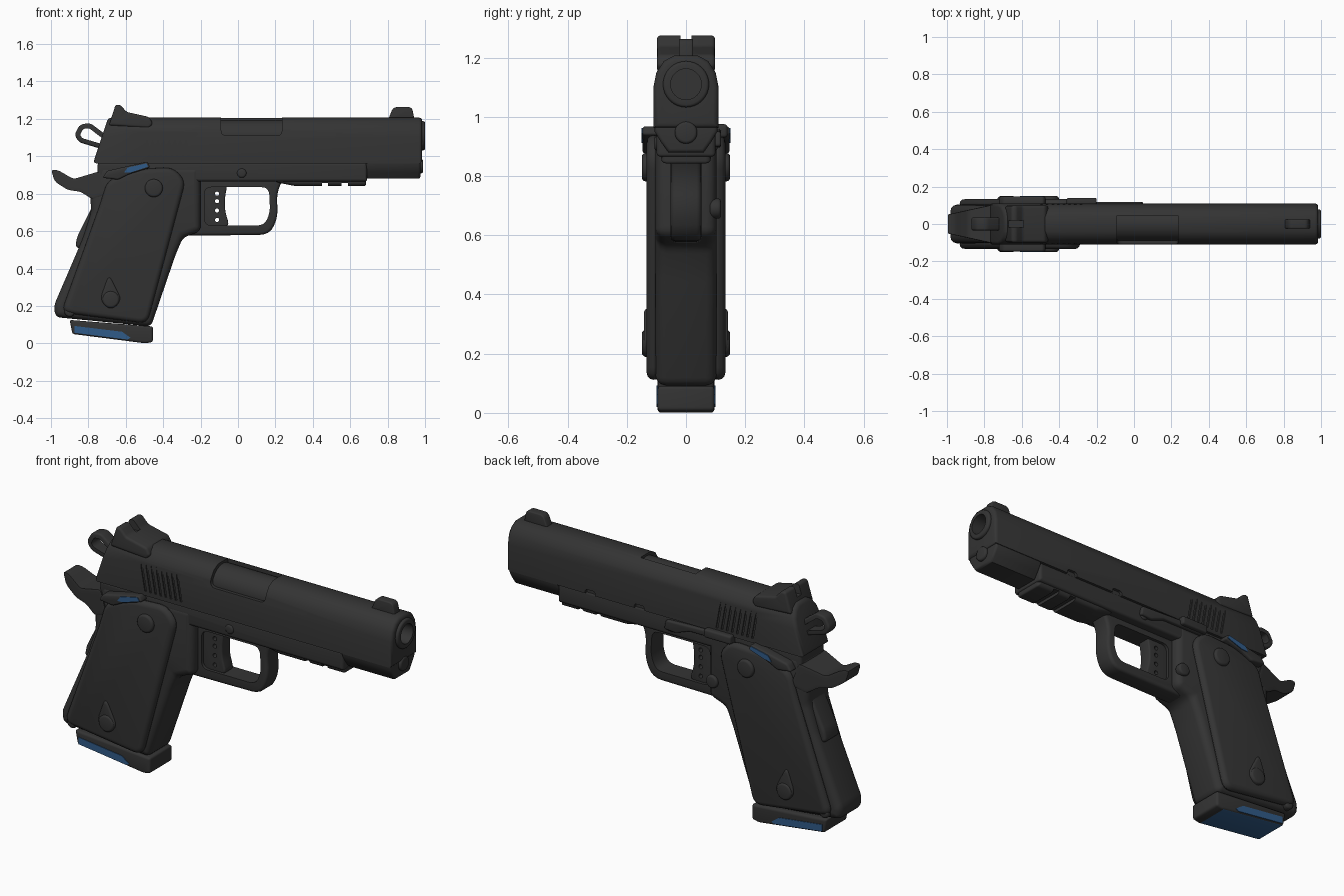
import bpy, bmesh, math
from mathutils import Vector

if "Cube" in bpy.data.objects:
    bpy.data.objects.remove(bpy.data.objects["Cube"])


def material(name, colour):
    m = bpy.data.materials.new(name)
    m.use_nodes = True
    m.diffuse_color = colour
    m.node_tree.nodes["Principled BSDF"].inputs["Base Color"].default_value = colour
    return m


DARK = material("dark grey metal", (0.034, 0.034, 0.034, 1))
BLUE = material("steel blue", (0.03, 0.105, 0.25, 1))
parts = []


def inset(pts, d):
    """Offset a closed counter-clockwise outline inward by d."""
    out = []
    for i, p in enumerate(pts):
        a, b = p - pts[i - 1], pts[(i + 1) % len(pts)] - p
        n1, n2 = Vector((-a.y, a.x)).normalized(), Vector((-b.y, b.x)).normalized()
        out.append(p + (n1 + n2) * d / max(1 + n1.dot(n2), 0.4))
    return out


def round_corners(pts, r, steps=4):
    """Replace every corner by a short curve."""
    out = []
    for i, p in enumerate(pts):
        a, b = pts[i - 1] - p, pts[(i + 1) % len(pts)] - p
        s = p + a.normalized() * min(r, a.length * 0.45)
        e = p + b.normalized() * min(r, b.length * 0.45)
        for k in range(steps + 1):
            t = k / steps
            out.append(s * (1 - t) ** 2 + p * 2 * t * (1 - t) + e * t * t)
    return out


def ccw(pts):
    pts = [Vector(p) for p in pts]
    area = sum(pts[i - 1].cross(p) for i, p in enumerate(pts))
    return pts if area > 0 else pts[::-1]


def prism(name, pts, lo, hi, edge=0.0, corner=0.0, axis="y", mat=DARK, move=None):
    """Extrude an outline along an axis with rounded rims and rounded corners."""
    pts = ccw(pts)
    arc = [k * math.pi / 6 for k in range(4)]
    rim = [(edge * (1 - math.sin(a)), edge * (1 - math.cos(a))) for a in arc] if edge else [(0, 0)]
    layers = [(lo + h, d) for d, h in rim] + [(hi - h, d) for d, h in rim[::-1]]
    bm = bmesh.new()
    loops = []
    for w, d in layers:
        loop = inset(pts, d)
        if corner:
            loop = round_corners(loop, max(corner - d, 0.004))
        loops.append([bm.verts.new((p.x, w, p.y) if axis == "y" else (w, p.x, p.y)) for p in loop])
    n = len(loops[0])
    for a, b in zip(loops, loops[1:]):
        for i in range(n):
            bm.faces.new((a[i - 1], a[i], b[i], b[i - 1]))
    bm.faces.new(loops[0])
    bm.faces.new(loops[-1])
    if move:
        for v in bm.verts:
            move(v.co)
    bmesh.ops.recalc_face_normals(bm, faces=bm.faces)
    me = bpy.data.meshes.new(name)
    bm.to_mesh(me)
    bm.free()
    me.materials.append(mat)
    ob = bpy.data.objects.new(name, me)
    bpy.context.collection.objects.link(ob)
    parts.append(ob)
    return ob


def rod(name, u, v, r, lo, hi, edge=0.0, axis="y"):
    ring = [(u + r * math.cos(k * math.tau / 32), v + r * math.sin(k * math.tau / 32)) for k in range(32)]
    return prism(name, ring, lo, hi, edge, 0, axis)


def box(u0, u1, v0, v1):
    return [(u0, v0), (u1, v0), (u1, v1), (u0, v1)]


def cut(target, cutter):
    m = target.modifiers.new("cut", "BOOLEAN")
    m.operation, m.solver, m.object = "DIFFERENCE", "EXACT", cutter
    bpy.context.view_layer.objects.active = target
    bpy.ops.object.modifier_apply(modifier=m.name)
    parts.remove(cutter)
    bpy.data.objects.remove(cutter)


def both(name, pts, lo, hi, edge=0.0, corner=0.0, mat=DARK):
    for side, s in (("left", 1), ("right", -1)):
        prism(f"{side}_{name}", pts, *sorted((lo * s, hi * s)), edge, corner, mat=mat)


# Slide: arched section along the length, slanted at the rear
half = [(0.11, 0.962), (0.11, 1.1), (0.1, 1.15), (0.075, 1.188), (0.04, 1.207)]
section = half + [(-y, z) for y, z in reversed(half)]


def slant(co):
    if co.x < 0:
        co.x += (co.z - 0.962) * 0.33


slide = prism("slide", section, -0.775, 0.985, 0.018, axis="x", move=slant)
cut(slide, prism("port_cutter", box(-0.09, 0.235, 1.11, 1.4), -0.3, 0.045, 0, 0.03))
for s in (1, -1):
    for i in range(8):
        x = -0.475 + i * 0.03
        groove = [(x, 0.985), (x + 0.011, 0.985), (x - 0.024, 1.18), (x - 0.035, 1.18)]
        cut(slide, prism("groove_cutter", groove, *sorted((s * 0.104, s * 0.2))))
for x in (0.2, 0.49):
    cut(slide, prism("notch_cutter", box(x - 0.03, x + 0.03, 0.93, 0.985), 0.095, 0.2, 0, 0.015))
cut(slide, rod("bore_cutter", 0, 1.11, 0.07, 0.88, 1.1, axis="x"))
rod("barrel_chamber", 0, 1.105, 0.09, -0.1, 0.245, axis="x")

# Slide nose below the barrel, with bushing and recoil plug
nose = [(0.108, 0.99), (0.106, 0.95), (0.085, 0.915), (0.06, 0.88)]
prism("slide_nose", nose + [(-y, z) for y, z in reversed(nose)], 0.685, 0.975, 0.012, axis="x")
bushing = rod("barrel_bushing", 0, 1.11, 0.078, 0.9, 1.0, 0.01, "x")
cut(bushing, rod("bore_cutter", 0, 1.11, 0.052, 0.93, 1.1, axis="x"))
rod("recoil_plug", 0, 0.947, 0.038, 0.9, 0.99, 0.01, "x")

# Sights
prism("front_sight", [(0.8, 1.19), (0.83, 1.263), (0.93, 1.263), (0.945, 1.19)], -0.024, 0.024, 0.006, 0.02)
rear = prism("rear_sight", [(-0.69, 1.165), (-0.655, 1.275), (-0.63, 1.275), (-0.595, 1.237),
                            (-0.475, 1.21), (-0.455, 1.175), (-0.475, 1.15)], -0.098, 0.098, 0.012, 0.012)
cut(rear, prism("sight_cutter", box(-0.75, -0.59, 1.225, 1.4), -0.018, 0.018))

# Frame, dust cover and accessory rail
prism("frame", box(-0.75, 0.69, 0.865, 0.968), -0.1, 0.1, 0.015, 0.012)
rail = prism("accessory_rail", [(0.17, 0.9), (0.21, 0.86), (0.3, 0.842), (0.685, 0.842), (0.685, 0.9)],
             -0.085, 0.085, 0.02, 0.01)
for x in (0.465, 0.57):
    cut(rail, prism("rail_cutter", box(x - 0.017, x + 0.017, 0.8, 0.858), -0.2, 0.2))

# Grip frame
prism("grip_frame", [(-0.74, 0.95), (-0.2, 0.95), (-0.2, 0.6), (-0.295, 0.565), (-0.335, 0.47),
                     (-0.465, 0.09), (-0.975, 0.14), (-0.985, 0.2), (-0.83, 0.56), (-0.785, 0.7),
                     (-0.79, 0.8)], -0.103, 0.103, 0.035, 0.03)

# Trigger guard and trigger
guard = prism("trigger_guard", [(-0.32, 0.9), (0.25, 0.9), (0.205, 0.8), (0.215, 0.68), (0.17, 0.58),
                                (-0.32, 0.575)], -0.052, 0.052, 0.016, 0.06)
cut(guard, prism("guard_cutter", [(-0.18, 0.835), (0.165, 0.835), (0.172, 0.7), (0.14, 0.63),
                                  (-0.18, 0.63)], -0.2, 0.2, 0, 0.04))
trigger = prism("trigger", [(-0.21, 0.86), (-0.055, 0.86), (-0.07, 0.78), (-0.07, 0.71), (-0.045, 0.625),
                            (-0.21, 0.61)], -0.036, 0.036, 0.008, 0.03)
for z in (0.66, 0.71, 0.76, 0.8):
    cut(trigger, rod("trigger_hole_cutter", -0.112, z, 0.011, -0.1, 0.1))


# Beavertail and grip safety
def taper(co):
    co.y *= 0.05 + (co.x + 1) * 0.22


prism("beavertail", [(-1.0, 0.93), (-0.96, 0.925), (-0.88, 0.878), (-0.74, 0.92), (-0.7, 0.8),
                     (-0.78, 0.77), (-0.84, 0.81), (-0.91, 0.82), (-0.98, 0.865)],
      -1, 1, 0.02, 0.02, move=taper)
prism("grip_safety", [(-0.74, 0.86), (-0.785, 0.72), (-0.86, 0.57), (-0.87, 0.515), (-0.8, 0.49),
                      (-0.68, 0.8)], -0.06, 0.06, 0.015, 0.02)

# Ring hammer
outer = ccw([(-0.875, 1.115), (-0.845, 1.17), (-0.79, 1.178), (-0.7, 1.11), (-0.7, 1.03), (-0.85, 1.075)])
hammer = prism("hammer", outer, -0.034, 0.034, 0.01, 0.02)
cut(hammer, prism("hammer_cutter", inset(outer, 0.026), -0.2, 0.2, 0, 0.01))

# Grip panels with screws and teardrop bosses
both("grip_panel", [(-0.945, 0.165), (-0.485, 0.105), (-0.28, 0.87), (-0.35, 0.942), (-0.54, 0.93),
                    (-0.7, 0.87), (-0.735, 0.75)], 0.085, 0.133, 0.025, 0.05)
for side, s in (("left", 1), ("right", -1)):
    for where, x, z, r, y in (("upper_screw", -0.45, 0.83, 0.048, 0.149), ("lower_screw", -0.68, 0.235, 0.045, 0.149),
                              ("bottom_pin", -0.9, 0.17, 0.028, 0.125), ("slide_stop_pin", 0.02, 0.91, 0.026, 0.107)):
        rod(f"{side}_{where}", x, z, r, *sorted((s * 0.08, s * y)), 0.012)
both("teardrop", [(-0.74, 0.23), (-0.68, 0.175), (-0.62, 0.23), (-0.69, 0.37)], 0.11, 0.142, 0.01, 0.04)

# Thumb safeties with blue touch plates
both("thumb_safety", [(-0.725, 0.885), (-0.7, 0.922), (-0.6, 0.945), (-0.485, 0.97), (-0.468, 0.94),
                      (-0.58, 0.905), (-0.64, 0.875)], 0.09, 0.147, 0.01, 0.012)
both("safety_plate", [(-0.61, 0.912), (-0.59, 0.94), (-0.49, 0.962), (-0.48, 0.945), (-0.57, 0.914)],
     0.143, 0.15, mat=BLUE)

# Slide stop and magazine release on the left side
prism("slide_stop", [(-0.36, 0.925), (-0.36, 0.965), (0.04, 0.95), (0.05, 0.9), (-0.02, 0.895), (-0.1, 0.925)],
      0.09, 0.118, 0.008, 0.012)
prism("slide_stop_thumb", box(-0.36, -0.2, 0.93, 0.975), 0.1, 0.14, 0.01, 0.012)
rod("magazine_release", -0.23, 0.69, 0.034, 0.08, 0.118, 0.01)

# Magazine base: blue underside and side strips
base = prism("magazine_base", [(-0.9, 0.125), (-0.455, 0.09), (-0.455, 0.008), (-0.495, 0.0), (-0.885, 0.05)],
             -0.096, 0.096, 0.012, 0.012)
base.data.materials.append(BLUE)
for f in base.data.polygons:
    if f.normal.z < -0.8 and f.center.x < -0.5:
        f.material_index = 1
both("magazine_strip", [(-0.875, 0.093), (-0.62, 0.062), (-0.575, 0.03), (-0.59, 0.02), (-0.875, 0.056)],
     0.092, 0.099, mat=BLUE)

# Smooth shading with sharp edges kept
bpy.ops.object.select_all(action="DESELECT")
for ob in parts:
    ob.select_set(True)
bpy.context.view_layer.objects.active = parts[0]
bpy.ops.object.shade_smooth_by_angle(angle=math.radians(38))
